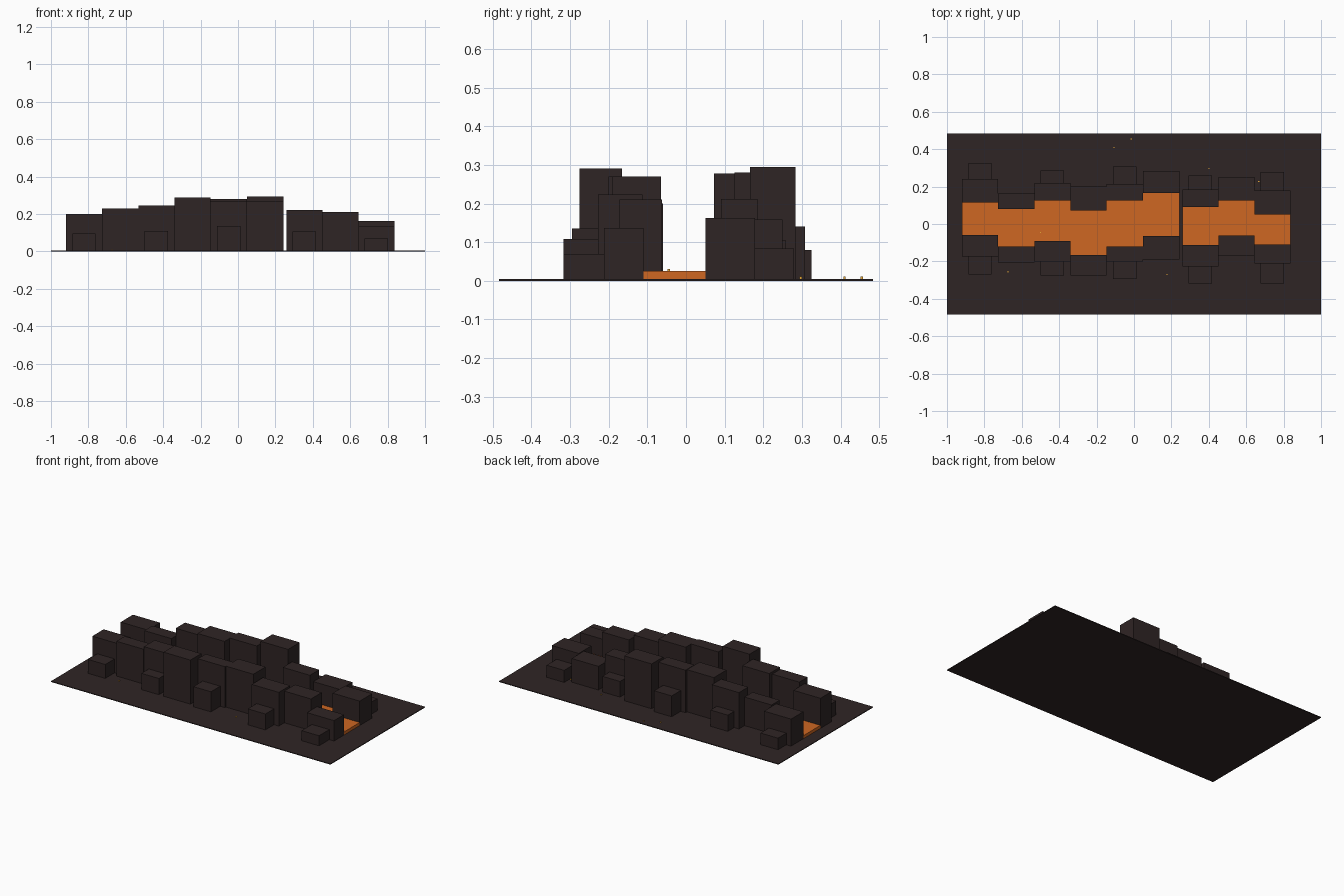
import bpy

cube = bpy.data.objects.get("Cube")
if cube:
    bpy.data.objects.remove(cube, do_unlink=True)


def material(name, rgb, rough):
    m = bpy.data.materials.new(name)
    m.use_nodes = True
    bsdf = m.node_tree.nodes["Principled BSDF"]
    bsdf.inputs["Base Color"].default_value = (*rgb, 1)
    bsdf.inputs["Roughness"].default_value = rough
    m.diffuse_color = (*rgb, 1)
    return m


rock = material("dark_rock", (0.028, 0.018, 0.018), 0.9)
lava = material("orange_lava", (0.62, 0.135, 0.016), 0.6)
ember = material("yellow_ember", (0.85, 0.42, 0.04), 0.6)


def box(name, x, y, z, mat):
    """Box from (min, max) pairs on each axis."""
    bpy.ops.mesh.primitive_cube_add(size=1)
    ob = bpy.context.object
    ob.name = name
    spans = (x, y, z)
    ob.location = [(a + b) / 2 for a, b in spans]
    ob.scale = [b - a for a, b in spans]
    bpy.ops.object.transform_apply(location=True, rotation=False, scale=True)
    ob.data.materials.append(mat)
    return ob


# Ground plate
box("ground", (-1, 1), (-0.484, 0.484), (0, 0.005), rock)

# Channel segments: x start, x end, lava front y, lava back y,
# front wall outer y and height, back wall outer y and height
segments = [
    (-0.92, -0.727, -0.06, 0.115, -0.175, 0.20, 0.24, 0.18),
    (-0.727, -0.533, -0.12, 0.08, -0.205, 0.23, 0.163, 0.19),
    (-0.533, -0.34, -0.09, 0.125, -0.20, 0.245, 0.22, 0.24),
    (-0.34, -0.147, -0.165, 0.072, -0.276, 0.29, 0.20, 0.278),
    (-0.147, 0.047, -0.12, 0.125, -0.20, 0.27, 0.215, 0.28),
    (0.047, 0.243, -0.065, 0.165, -0.19, 0.27, 0.284, 0.295),
    (0.258, 0.452, -0.112, 0.09, -0.228, 0.223, 0.185, 0.212),
    (0.452, 0.643, -0.062, 0.125, -0.172, 0.21, 0.25, 0.158),
    (0.643, 0.836, -0.11, 0.05, -0.212, 0.137, 0.178, 0.163),
]
for i, (x0, x1, lf, lb, wf, hf, wb, hb) in enumerate(segments, 1):
    box(f"lava_{i}", (x0, x1), (lf, lb), (0.001, 0.025), lava)
    box(f"front_wall_{i}", (x0, x1), (wf, lf), (0.001, hf), rock)
    box(f"back_wall_{i}", (x0, x1), (lb, wb), (0.001, hb), rock)

# Boulders against every other wall: segment, front y, height, back y, height
boulders = [
    (0, -0.27, 0.095, 0.325, 0.08),
    (2, -0.275, 0.11, 0.285, 0.11),
    (4, -0.295, 0.135, 0.308, 0.14),
    (6, -0.317, 0.108, 0.258, 0.106),
    (8, -0.317, 0.07, 0.279, 0.083),
]
for i, yf, hf, yb, hb in boulders:
    x0, x1, _, _, wf, _, wb, _ = segments[i]
    x = (x0 + 0.034, x1 - 0.034)
    box(f"front_boulder_{i + 1}", x, (yf, wf + 0.01), (0.001, hf), rock)
    box(f"back_boulder_{i + 1}", x, (wb - 0.01, yb), (0.001, hb), rock)

# Tiny scattered embers
embers = [
    (-0.107, 0.41, 0.005), (-0.015, 0.455, 0.005), (0.40, 0.297, 0.005),
    (0.667, 0.227, 0.005), (-0.50, -0.045, 0.025), (-0.673, -0.255, 0.005),
    (0.176, -0.27, 0.005),
]
r = 0.003
for i, (x, y, z) in enumerate(embers, 1):
    box(f"ember_{i}", (x - r, x + r), (y - r, y + r), (z - 0.001, z + 2 * r), ember)
